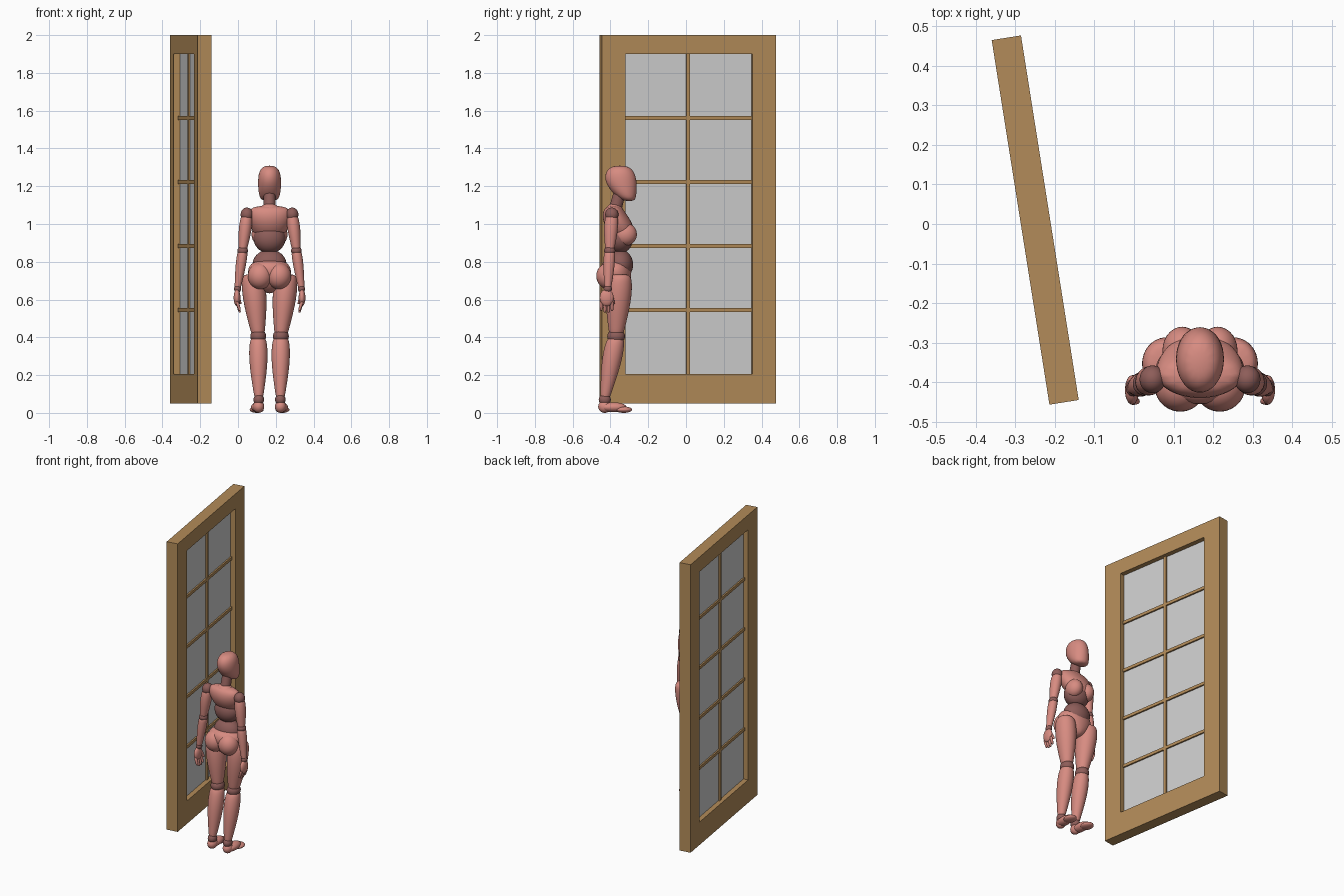
import bpy, bmesh, math
from mathutils import Matrix, Vector

default_cube = bpy.data.objects.get("Cube")
if default_cube:
    bpy.data.objects.remove(default_cube)


def make_material(name, *colour):
    mat = bpy.data.materials.new(name)
    mat.use_nodes = True
    mat.diffuse_color = (*colour, 1)
    mat.node_tree.nodes["Principled BSDF"].inputs["Base Color"].default_value = (*colour, 1)
    return mat


wood = make_material("wood", 0.45, 0.26, 0.1)
glass = make_material("pale glass", 0.62, 0.62, 0.62)
skin = make_material("pink body", 0.68, 0.26, 0.22)
dark = make_material("dark joint", 0.27, 0.11, 0.1)


def add_object(name, bm, mat, smooth=False):
    bmesh.ops.recalc_face_normals(bm, faces=bm.faces)
    mesh = bpy.data.meshes.new(name)
    bm.to_mesh(mesh)
    bm.free()
    mesh.materials.append(mat)
    for polygon in mesh.polygons:
        polygon.use_smooth = smooth
    obj = bpy.data.objects.new(name, mesh)
    bpy.context.collection.objects.link(obj)
    return obj


# Door, turned slightly about the vertical
turn = Matrix.Translation((-0.25, 0.01, 0)) @ Matrix.Rotation(math.radians(9), 4, 'Z')


def door_box(name, depth, front, back, low, high, mat=wood):
    bm = bmesh.new()
    bmesh.ops.create_cube(bm, size=1)
    bmesh.ops.scale(bm, vec=(depth, back - front, high - low), verts=bm.verts)
    bmesh.ops.translate(bm, vec=(0, (front + back) / 2, (low + high) / 2), verts=bm.verts)
    bmesh.ops.transform(bm, matrix=turn, verts=bm.verts)
    add_object(name, bm, mat)


outer, inner = 0.467, 0.34
bottom, sill, lintel, top = 0.05, 0.205, 1.9, 2
thickness, bar_depth, bar_half = 0.075, 0.03, 0.01

door_box("back_stile", thickness, inner, outer, bottom, top)
door_box("front_stile", thickness, -outer, -inner, bottom, top)
door_box("bottom_rail", thickness, -inner, inner, bottom, sill)
door_box("top_rail", thickness, -inner, inner, lintel, top)
door_box("glass_panes", bar_half, -inner, inner, sill, lintel, glass)
door_box("upright_bar", bar_depth, -bar_half, bar_half, sill, lintel)
pane_rows = 5
for row in range(1, pane_rows):
    height = sill + (lintel - sill) * row / pane_rows
    door_box(f"cross_bar_{row}", bar_depth, -inner, inner, height - bar_half, height + bar_half)

# Jointed figure, facing the back
middle = 0.167


def loft(name, rings, mat=skin, sides=12):
    """Skin a smooth closed tube over rings of (centre, half width, half depth)."""
    bm = bmesh.new()
    angles = [math.tau * k / sides for k in range(sides)]
    loops = [[bm.verts.new(centre + Vector((width * math.cos(a), depth * math.sin(a), 0)))
              for a in angles] for centre, width, depth in rings]
    for lower, upper in zip(loops, loops[1:]):
        for k in range(sides):
            bm.faces.new((lower[k - 1], lower[k], upper[k], upper[k - 1]))
    bm.faces.new(loops[0])
    bm.faces.new(loops[-1])
    subdivision = add_object(name, bm, mat, True).modifiers.new("smooth", 'SUBSURF')
    subdivision.levels = subdivision.render_levels = 2


def limb(name, start, end, start_radius, end_radius, bulge=0, mat=skin, steps=8):
    """Tapered limb with rounded ends, and its muscle swelling nearer the start."""
    rings = []
    for step in range(steps + 1):
        t = (1 - math.cos(math.pi * step / steps)) / 2
        radius = start_radius + (end_radius - start_radius) * t
        radius += bulge * math.sin(math.pi * t ** 0.65)
        if step in (0, steps):
            radius *= 0.7
        rings.append((start.lerp(end, t), radius, radius * 1.08))
    loft(name, rings, mat)


def ball(name, centre, width, depth, height, mat=skin):
    bm = bmesh.new()
    bmesh.ops.create_uvsphere(bm, u_segments=28, v_segments=18, radius=1)
    place = Matrix.Translation(centre) @ Matrix.Diagonal((width, depth, height, 1))
    bmesh.ops.transform(bm, matrix=place, verts=bm.verts)
    add_object(name, bm, mat, True)


def trunk(name, *rings):
    """Loft on the figure's centre line from (y, z, half width, half depth)."""
    loft(name, [(Vector((middle, y, z)), width, depth) for y, z, width, depth in rings])


# Head, neck and torso
trunk("head", (-0.3, 1.12, 0.04, 0.03), (-0.32, 1.15, 0.06, 0.06),
      (-0.345, 1.22, 0.065, 0.09), (-0.35, 1.28, 0.06, 0.08), (-0.35, 1.31, 0.03, 0.04))
trunk("chest", (-0.32, 0.9, 0.05, 0.04), (-0.35, 0.98, 0.11, 0.085),
      (-0.38, 1.05, 0.12, 0.07), (-0.385, 1.1, 0.1, 0.04))
trunk("pelvis", (-0.35, 0.63, 0.03, 0.04), (-0.37, 0.7, 0.115, 0.085),
      (-0.375, 0.77, 0.125, 0.09), (-0.375, 0.81, 0.08, 0.06))

neck_bottom = Vector((middle, -0.38, 1.06))
neck_top = Vector((middle, -0.35, 1.17))
limb("neck", neck_bottom, neck_top, 0.034, 0.032, mat=dark)
ball("neck_base", neck_bottom, 0.06, 0.05, 0.05)
ball("ribcage", Vector((middle, -0.35, 0.925)), 0.085, 0.07, 0.08, dark)
ball("waist", Vector((middle, -0.35, 0.785)), 0.09, 0.07, 0.08, dark)

for side, label in ((1, "left"), (-1, "right")):
    def point(x, y, z):
        return Vector((middle + side * x, y, z))

    ball(label + "_bust", point(0.045, -0.32, 0.945), 0.05, 0.06, 0.06)
    ball(label + "_buttock", point(0.05, -0.41, 0.725), 0.065, 0.065, 0.07)

    # Leg
    hip = point(0.09, -0.35, 0.735)
    knee = point(0.06, -0.37, 0.405)
    ankle = point(0.057, -0.43, 0.07)
    limb(label + "_thigh", hip, knee, 0.05, 0.034, 0.022)
    limb(label + "_shin", knee, ankle, 0.036, 0.022, 0.02)
    ball(label + "_knee", knee, 0.042, 0.047, 0.04, dark)
    ball(label + "_ankle", ankle, 0.028, 0.032, 0.03, dark)
    ball(label + "_heel", point(0.058, -0.43, 0.033), 0.03, 0.035, 0.033)
    ball(label + "_foot", point(0.064, -0.385, 0.03), 0.034, 0.07, 0.026)
    ball(label + "_toes", point(0.068, -0.33, 0.017), 0.037, 0.045, 0.017)

    # Arm
    shoulder = point(0.12, -0.393, 1.05)
    elbow = point(0.142, -0.404, 0.858)
    wrist = point(0.169, -0.414, 0.657)
    limb(label + "_upper_arm", shoulder, elbow, 0.025, 0.022, 0.012)
    limb(label + "_forearm", elbow, wrist, 0.026, 0.017, 0.006)
    ball(label + "_shoulder", shoulder, 0.033, 0.035, 0.037, dark)
    ball(label + "_elbow", elbow, 0.028, 0.03, 0.025, dark)
    ball(label + "_wrist", wrist, 0.019, 0.022, 0.02, dark)

    # Hand, with fingers curling towards the leg
    palm = point(0.172, -0.42, 0.61)
    ball(label + "_palm", palm, 0.018, 0.037, 0.045)
    for finger in range(4):
        knuckle = palm + Vector((0, 0.019 * (finger - 1.5), -0.02))
        tip = knuckle + Vector((-0.015 * side, 0, -0.05 - 0.01 * (finger in (1, 2))))
        limb(f"{label}_finger_{finger + 1}", knuckle, tip, 0.01, 0.007, steps=4)
    thumb_base = palm + Vector((0, 0.02, 0.02))
    thumb_tip = palm + Vector((-0.018 * side, 0.037, -0.035))
    limb(label + "_thumb", thumb_base, thumb_tip, 0.012, 0.008, steps=4)
